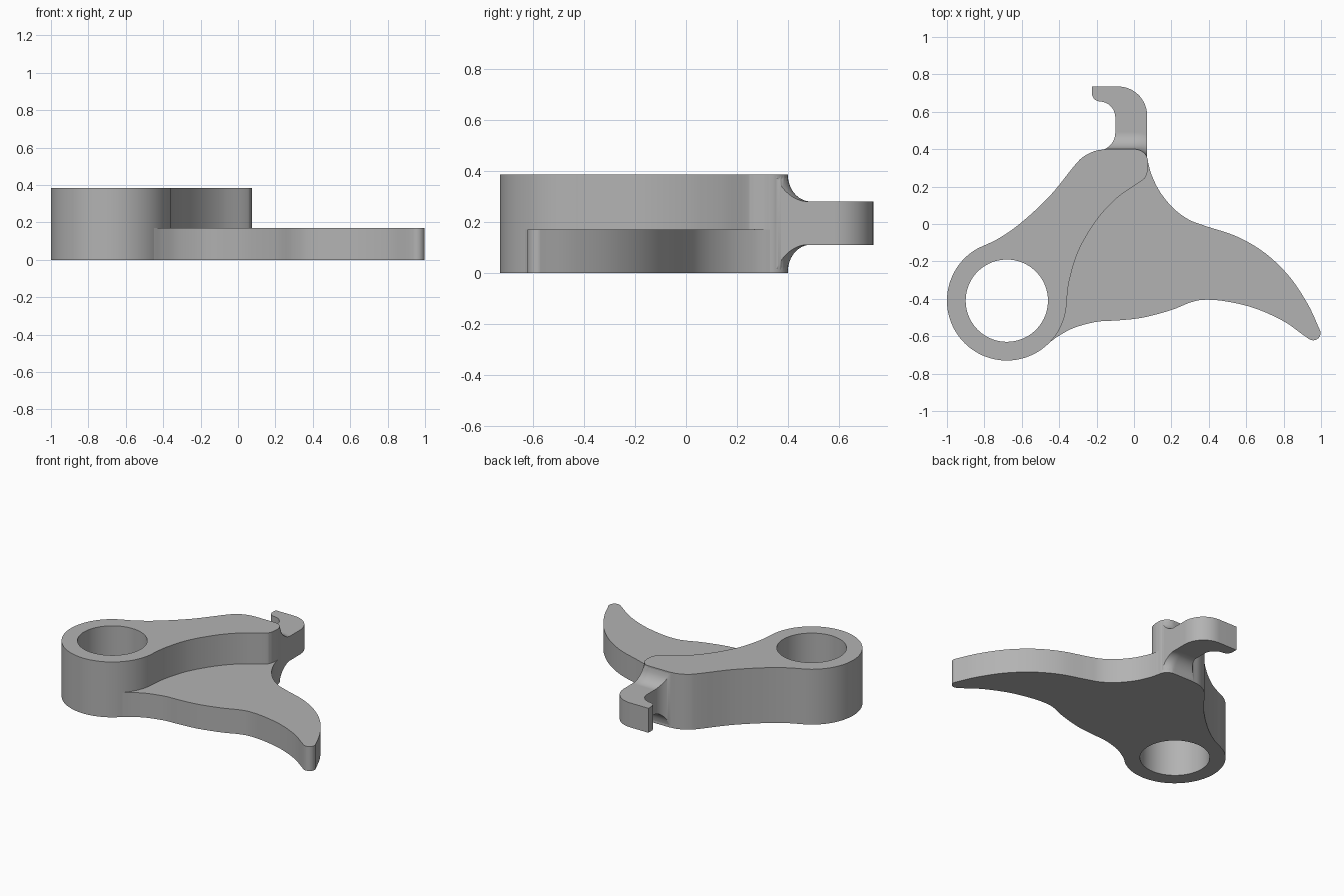
import bpy, bmesh, math
from mathutils import Vector

if "Cube" in bpy.data.objects:
    bpy.data.objects.remove(bpy.data.objects["Cube"], do_unlink=True)

HIGH, LOW = 0.385, 0.17
HOOK_LOW, HOOK_HIGH = 0.11, 0.28
RING = (-0.68, -0.41)
RING_R, HOLE_R = 0.32, 0.22

grey = bpy.data.materials.new("plain grey")
grey.use_nodes = True
colour = (0.45, 0.45, 0.45, 1)
grey.diffuse_color = colour
grey.node_tree.nodes["Principled BSDF"].inputs["Base Color"].default_value = colour


def arc(centre, r, a, b, n=24):
    """Points on an arc, angles in degrees."""
    angles = [math.radians(a + (b - a) * i / n) for i in range(n + 1)]
    return [(centre[0] + r * math.cos(t), centre[1] + r * math.sin(t)) for t in angles]


def smooth(points, n=8):
    """Smooth curve through a few points."""
    p = [Vector(q) for q in points]
    p = [2 * p[0] - p[1]] + p + [2 * p[-1] - p[-2]]
    out = []
    for a, b, c, d in zip(p, p[1:], p[2:], p[3:]):
        for i in range(n):
            t = i / n
            out.append(tuple(0.5 * (2 * b + (c - a) * t + (2 * a - 5 * b + 4 * c - d) * t**2
                                    + (3 * b - a - 3 * c + d) * t**3)))
    return out + [tuple(p[-2])]


def finish(obj):
    bpy.ops.object.select_all(action="DESELECT")
    obj.select_set(True)
    bpy.context.view_layer.objects.active = obj
    if obj.type == "CURVE":
        bpy.ops.object.convert(target="MESH")
    obj = bpy.context.object
    bm = bmesh.new()
    bm.from_mesh(obj.data)
    bmesh.ops.remove_doubles(bm, verts=bm.verts, dist=0.0005)
    bmesh.ops.recalc_face_normals(bm, faces=bm.faces)
    bm.to_mesh(obj.data)
    bm.free()
    obj.data.materials.clear()
    obj.data.materials.append(grey)
    bpy.ops.object.shade_smooth_by_angle(angle=math.radians(35))


def prism(name, loops, z0, z1):
    """Upright solid from outlines; later outlines are holes."""
    curve = bpy.data.curves.new(name, "CURVE")
    curve.dimensions = "2D"
    curve.fill_mode = "BOTH"
    curve.extrude = (z1 - z0) / 2
    for loop in loops:
        clean = [q for i, q in enumerate(loop) if math.dist(q, loop[i - 1]) > 0.001]
        spline = curve.splines.new("POLY")
        spline.points.add(len(clean) - 1)
        for point, q in zip(spline.points, clean):
            point.co = (q[0], q[1], 0, 1)
        spline.use_cyclic_u = True
    obj = bpy.data.objects.new(name, curve)
    obj.location.z = (z0 + z1) / 2
    bpy.context.collection.objects.link(obj)
    finish(obj)


# Thick arm with the ring
step = smooth([(-0.36, -0.41), (-0.345, -0.3), (-0.295, -0.14), (-0.2, 0.02),
               (-0.09, 0.14), (0.04, 0.23), (0.066, 0.26), (0.075, 0.3), (0.075, 0.33)])
corner = arc((0.005, 0.33), 0.07, 0, 90, 12)
back_edge = smooth([(-0.15, 0.4), (-0.21, 0.39), (-0.27, 0.36), (-0.32, 0.31), (-0.45, 0.15),
                    (-0.6, 0.01), (-0.72, -0.075), (-0.83, -0.128)])
ring_arc = arc(RING, RING_R, 118, 360, 72)
prism("ring_arm", [step + corner + back_edge + ring_arc, arc(RING, HOLE_R, 0, 360, 72)], 0, HIGH)

# Thin curved blade
upper_edge = smooth([(0.075, 0.33), (0.095, 0.26), (0.14, 0.17), (0.21, 0.085), (0.29, 0.025),
                     (0.38, -0.01), (0.55, -0.067), (0.7, -0.155), (0.83, -0.28),
                     (0.93, -0.43), (0.995, -0.57)])
tip = arc((0.958, -0.582), 0.04, 10, -120, 10)
lower_edge = smooth([(0.91, -0.597), (0.8, -0.52), (0.65, -0.452), (0.5, -0.415), (0.38, -0.405),
                     (0.3, -0.42), (0.2, -0.46), (0.05, -0.5), (-0.08, -0.515), (-0.2, -0.523),
                     (-0.32, -0.555), (-0.4, -0.597), (-0.45, -0.632)])
prism("blade", [upper_edge + tip + lower_edge + arc(RING, RING_R, -44, 0, 12) + step], 0, LOW)

# Hook
hook = ([(-0.1, 0.49), (0.07, 0.49)] + arc((-0.085, 0.58), 0.155, 0, 90)
        + [(-0.225, 0.735), (-0.225, 0.7)] + arc((-0.18, 0.7), 0.045, 180, 270, 10)
        + arc((-0.185, 0.57), 0.085, 90, 0, 16))
prism("hook", [hook], HOOK_LOW, HOOK_HIGH)


# Flared neck between the arm and the hook
def flare(x, y):
    d = y - 0.4 if x < 0.005 else math.hypot(x - 0.005, y - 0.33) - 0.07
    if d < 0:
        return 0.104
    return 0.105 * (1 - math.sqrt(max(0, 1 - (1 - min(d / 0.09, 1)) ** 2)))


rows, cols = 40, 28
bm = bmesh.new()
top, bottom = [], []
for i in range(rows + 1):
    y = 0.33 + 0.16 * i / rows
    left = -0.2 + math.sqrt(max(0.0002, 0.01 - (0.49 - y) ** 2))
    xs = [left + (0.07 - left) * j / cols for j in range(cols + 1)]
    top.append([bm.verts.new((x, y, HOOK_HIGH + flare(x, y))) for x in xs])
    bottom.append([bm.verts.new((x, y, HOOK_LOW - flare(x, y))) for x in xs])
for grid in (top, bottom):
    for a, b in zip(grid, grid[1:]):
        for j in range(cols):
            bm.faces.new((a[j], a[j + 1], b[j + 1], b[j]))
for side in (0, -1):
    for i in range(rows):
        bm.faces.new((top[i][side], top[i + 1][side], bottom[i + 1][side], bottom[i][side]))
    for j in range(cols):
        bm.faces.new((top[side][j], top[side][j + 1], bottom[side][j + 1], bottom[side][j]))
mesh = bpy.data.meshes.new("hook_neck")
bm.to_mesh(mesh)
bm.free()
neck = bpy.data.objects.new("hook_neck", mesh)
bpy.context.collection.objects.link(neck)
finish(neck)
